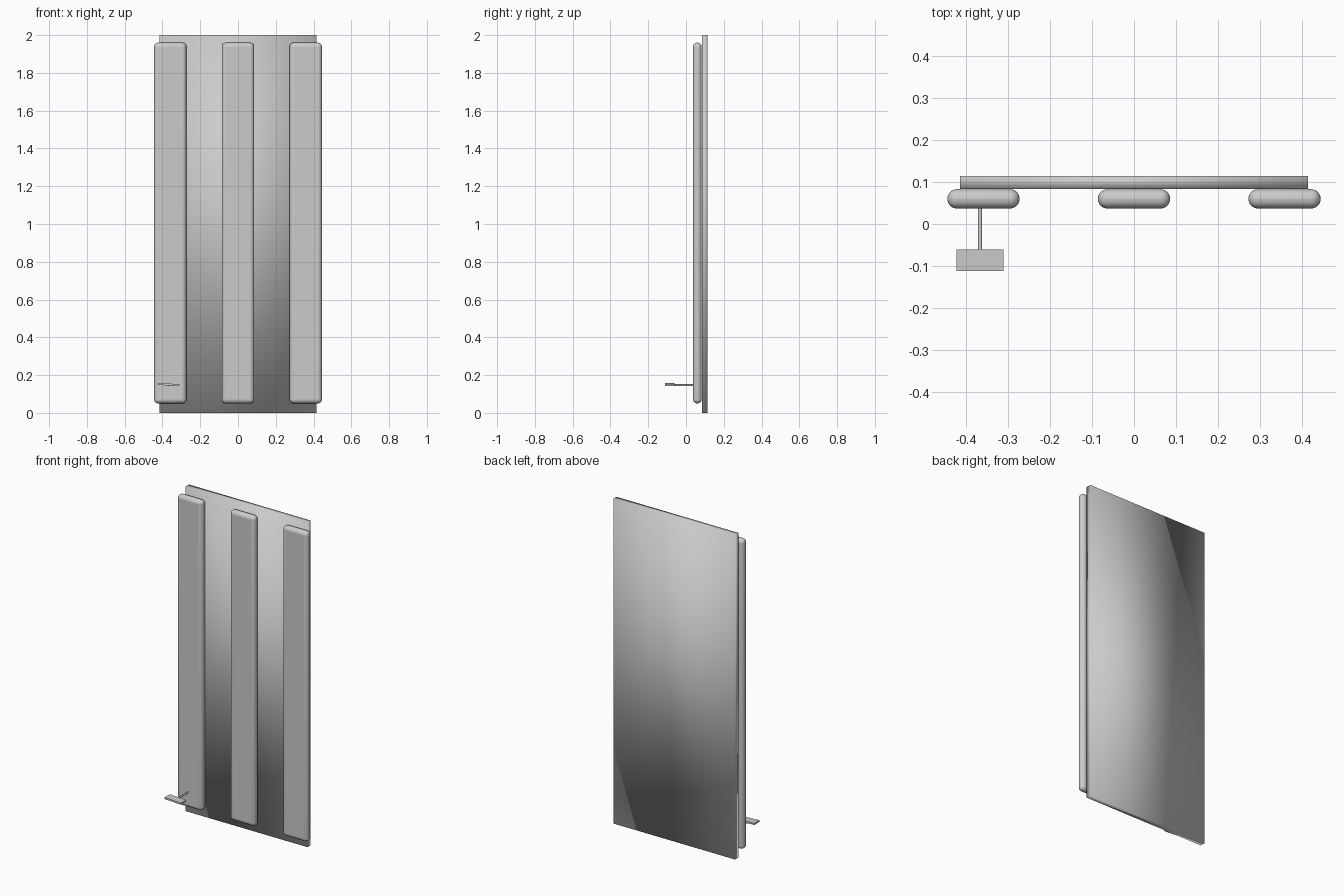
import bpy
import math

default_cube = bpy.data.objects.get("Cube")
if default_cube:
    bpy.data.objects.remove(default_cube, do_unlink=True)

# One plain grey for every part
grey = bpy.data.materials.new("plain grey")
grey.use_nodes = True
colour = (0.6, 0.6, 0.6, 1)
grey.diffuse_color = colour
grey.node_tree.nodes["Principled BSDF"].inputs["Base Color"].default_value = colour


def finish(obj, name):
    obj.name = name
    obj.data.materials.append(grey)
    return obj


def box(name, low, high):
    """Box between two opposite corners, with its scale applied."""
    centre = [(a + b) / 2 for a, b in zip(low, high)]
    bpy.ops.mesh.primitive_cube_add(size=1, location=centre)
    obj = bpy.context.object
    obj.scale = [b - a for a, b in zip(low, high)]
    bpy.ops.object.transform_apply(location=False, rotation=False, scale=True)
    return finish(obj, name)


# Door panel, shaded softly across its edges
box("door_panel", (-0.415, 0.084, 0), (0.415, 0.115, 2))
bpy.ops.object.shade_smooth()

# Three vertical rounded slats
for name, x in (("right_slat", -0.359), ("middle_slat", 0), ("left_slat", 0.359)):
    slat = box(name, (x - 0.086, 0.037, 0.05), (x + 0.086, 0.083, 1.96))
    rounding = slat.modifiers.new("rounding", "BEVEL")
    rounding.width = 0.0225
    rounding.segments = 6
    bpy.ops.object.shade_smooth_by_angle(angle=math.radians(40))

# Handle stem, reaching into the right slat
bpy.ops.mesh.primitive_cylinder_add(
    vertices=16, radius=0.005, depth=0.11,
    location=(-0.367, -0.01, 0.147), rotation=(math.pi / 2, 0, 0))
finish(bpy.context.object, "handle_stem")
bpy.ops.object.shade_smooth_by_angle(angle=math.radians(40))

# Slightly tilted handle plate
plate = box("handle_plate", (-0.423, -0.112, 0.145), (-0.311, -0.061, 0.155))
plate.rotation_euler.y = 0.05
